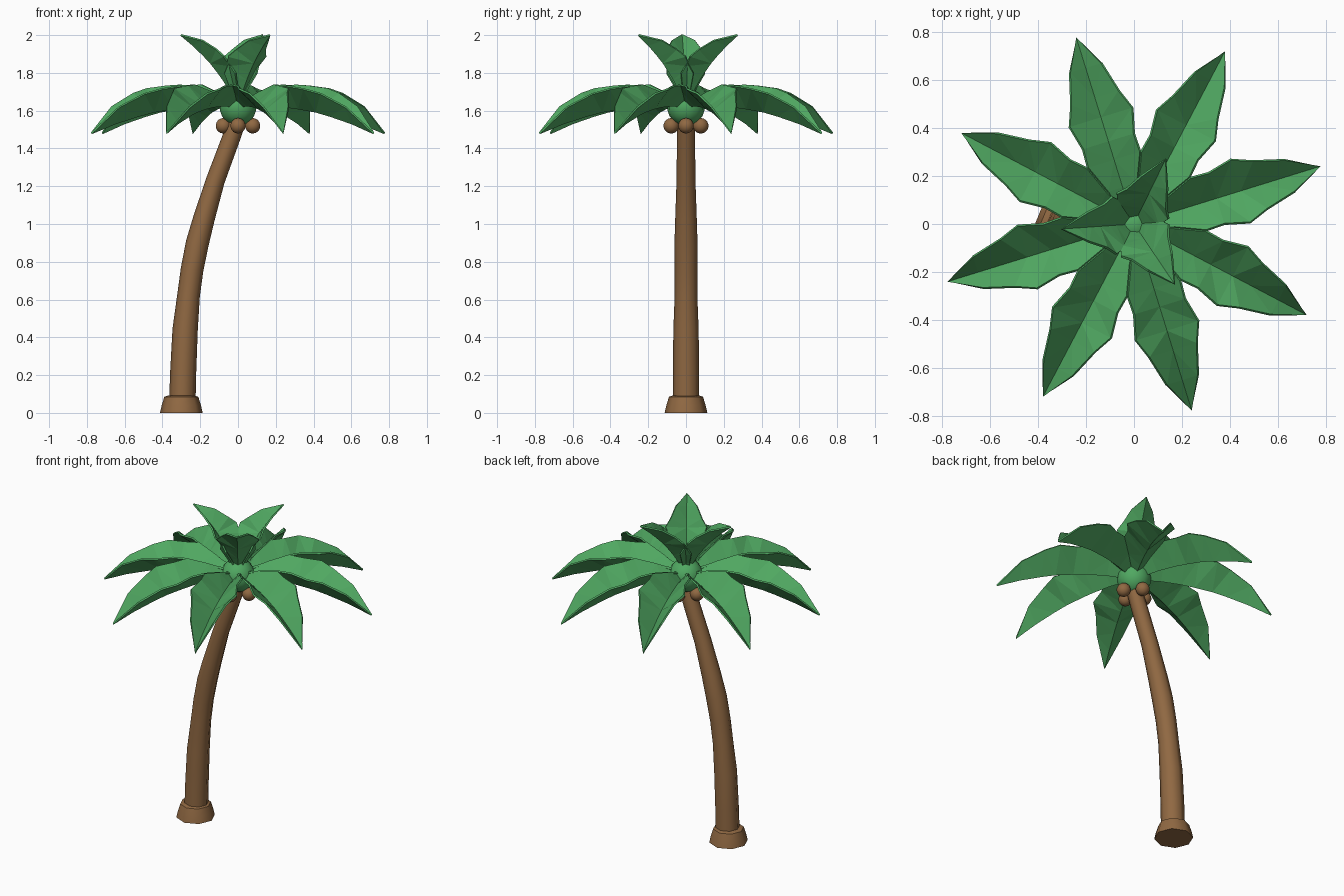
import bpy, bmesh, math
from mathutils import Matrix, Vector

if "Cube" in bpy.data.objects:
    bpy.data.objects.remove(bpy.data.objects["Cube"])


def material(name, rgb):
    m = bpy.data.materials.new(name)
    m.diffuse_color = (*rgb, 1)
    m.use_nodes = True
    m.node_tree.nodes["Principled BSDF"].inputs["Base Color"].default_value = m.diffuse_color
    return m


GREEN = material("leaf green", (0.08, 0.39, 0.12))
BROWN = material("bark brown", (0.28, 0.14, 0.055))


def add(name, bm, mat, smooth=False):
    bmesh.ops.recalc_face_normals(bm, faces=bm.faces)
    me = bpy.data.meshes.new(name)
    bm.to_mesh(me)
    bm.free()
    me.materials.append(mat)
    ob = bpy.data.objects.new(name, me)
    bpy.context.collection.objects.link(ob)
    if smooth:
        bpy.ops.object.select_all(action='DESELECT')
        ob.select_set(True)
        bpy.context.view_layer.objects.active = ob
        bpy.ops.object.shade_smooth_by_angle(angle=math.radians(50))
    return ob


def tube(name, rings, mat, sides=8):
    """Loft through rings of (x, z, radius, tilt about y)."""
    bm = bmesh.new()
    loops = []
    for x, z, r, tilt in rings:
        loop = []
        for i in range(sides):
            a = math.tau * i / sides
            p = Matrix.Rotation(tilt, 3, 'Y') @ Vector((r * math.cos(a), r * math.sin(a), 0))
            loop.append(bm.verts.new(p + Vector((x, 0, z))))
        loops.append(loop)
    for a, b in zip(loops, loops[1:]):
        for i in range(sides):
            j = (i + 1) % sides
            bm.faces.new((a[i], a[j], b[j], b[i]))
    bm.faces.new(loops[0][::-1])
    bm.faces.new(loops[-1])
    return add(name, bm, mat, True)


def ball(name, loc, r, mat):
    bm = bmesh.new()
    bmesh.ops.create_uvsphere(bm, u_segments=14, v_segments=9, radius=r,
                              matrix=Matrix.Translation(loc))
    return add(name, bm, mat, True)


# Curved trunk and flared foot
tube("trunk", [(-0.295, 0.05, 0.070, 0), (-0.29, 0.22, 0.069, 0.03),
               (-0.28, 0.44, 0.067, 0.08), (-0.262, 0.62, 0.060, 0.12),
               (-0.243, 0.76, 0.060, 0.16), (-0.215, 0.90, 0.061, 0.22),
               (-0.18, 1.03, 0.057, 0.27), (-0.12, 1.23, 0.050, 0.32),
               (-0.04, 1.445, 0.048, 0.38), (0.01, 1.58, 0.045, 0.38)], BROWN)
tube("trunk_foot", [(-0.3, 0, 0.113, 0), (-0.3, 0.04, 0.104, 0),
                    (-0.3, 0.085, 0.09, 0), (-0.3, 0.092, 0.07, 0)], BROWN)

# Crown heart and coconuts
ball("crown_heart", (0, 0, 1.62), 0.10, GREEN)
for i in range(4):
    a = i * math.pi / 2
    ball(f"coconut_{i + 1}", (0.078 * math.cos(a), 0.078 * math.sin(a), 1.52), 0.041, BROWN)

# Frond stations: distance, half width, edge height, rib height (from heart centre)
FROND = [(0.0, 0.02, 0.02, 0.0), (0.16, 0.065, 0.075, 0.008),
         (0.28, 0.115, 0.115, 0.002), (0.36, 0.112, 0.11, -0.008),
         (0.465, 0.138, 0.095, -0.025), (0.55, 0.105, 0.07, -0.047),
         (0.68, 0.07, 0.0, -0.087)]


def frond(name, heading, scale=1.0, lift=0.0, widen=1.0):
    """V-shaped leaf with a notched outline, ending in a point."""
    bm = bmesh.new()
    rows = [[bm.verts.new((u, w * widen, e)), bm.verts.new((u, 0, r)),
             bm.verts.new((u, -w * widen, e))] for u, w, e, r in FROND]
    tip = bm.verts.new((0.813, 0, -0.14))
    for a, b in zip(rows, rows[1:]):
        for k in (0, 1):
            bm.faces.new((a[k], b[k], b[k + 1], a[k + 1]))
    for k in (0, 1):
        bm.faces.new((rows[-1][k], tip, rows[-1][k + 1]))
    bmesh.ops.triangulate(bm, faces=bm.faces[:])
    bm.transform(Matrix.Translation((0, 0, 1.62)) @ Matrix.Rotation(heading, 4, 'Z')
                 @ Matrix.Rotation(-lift, 4, 'Y') @ Matrix.Scale(scale, 4))
    ob = add(name, bm, GREEN)
    mod = ob.modifiers.new("thickness", 'SOLIDIFY')
    mod.thickness = 0.01
    mod.offset = 0


# Eight drooping fronds and three upright, broader young ones
for i in range(8):
    frond(f"frond_{i + 1}", math.radians(17.2 + 45 * i))
for i in range(3):
    frond(f"young_frond_{i + 1}", math.radians(64 + 120 * i), 0.59, math.radians(61.3), 1.48)
